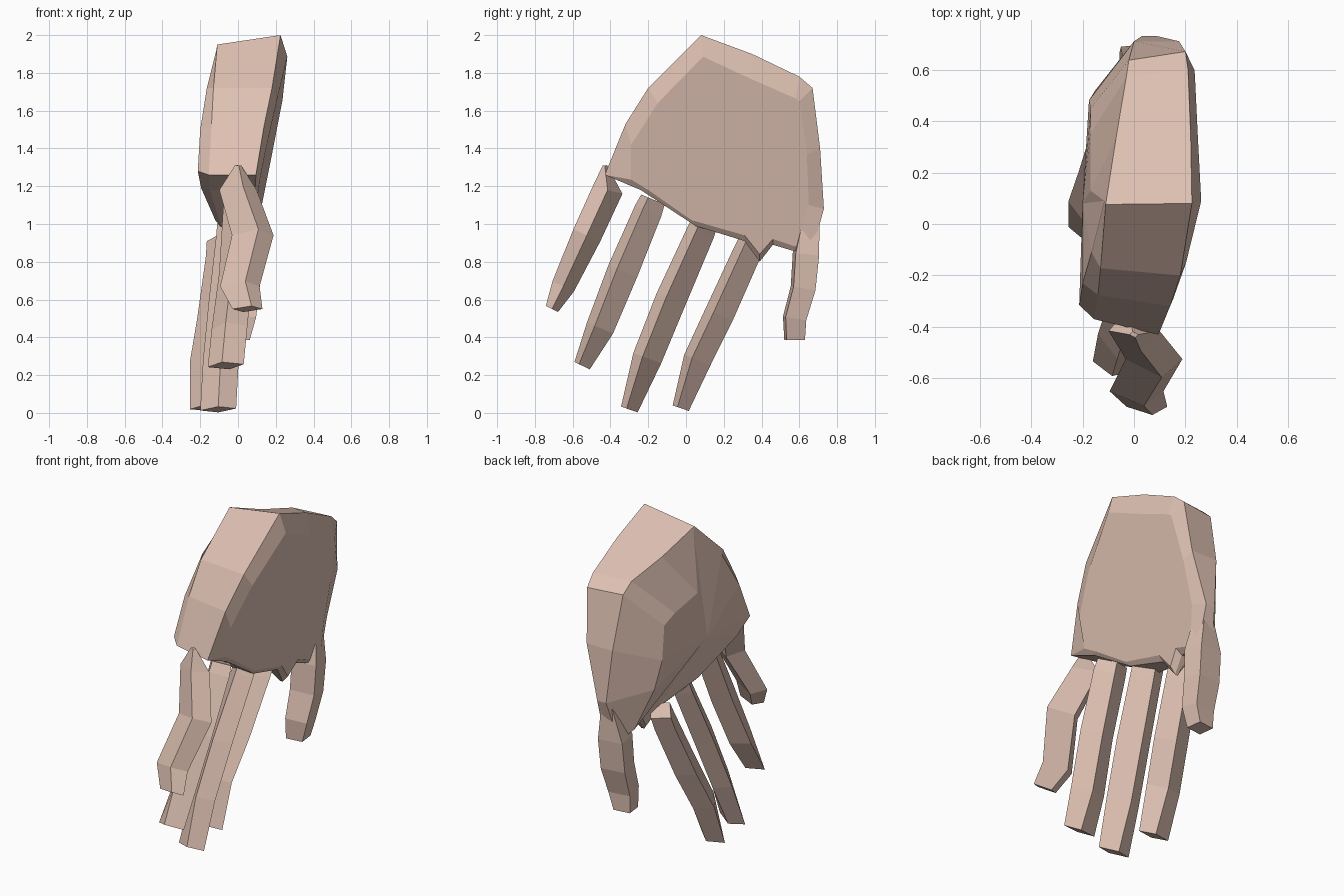
import bpy, bmesh
from mathutils import Vector

if "Cube" in bpy.data.objects:
    bpy.data.objects.remove(bpy.data.objects["Cube"], do_unlink=True)

skin = bpy.data.materials.new("skin")
skin.use_nodes = True
colour = (0.73, 0.53, 0.445, 1)
skin.diffuse_color = colour
bsdf = skin.node_tree.nodes["Principled BSDF"]
bsdf.inputs["Base Color"].default_value = colour
bsdf.inputs["Roughness"].default_value = 0.8


def loft(name, rings, peak=None):
    """Skin equal closed rings; close the start flat and the end flat or to a peak."""
    bm = bmesh.new()
    vs = [[bm.verts.new(p) for p in ring] for ring in rings]
    n = len(rings[0])
    for a, b in zip(vs, vs[1:]):
        for i in range(n):
            j = (i + 1) % n
            bm.faces.new((a[i], a[j], b[j], b[i]))
    bm.faces.new(vs[0][::-1])
    if peak:
        tip = bm.verts.new(peak)
        for i in range(n):
            bm.faces.new((vs[-1][i], vs[-1][(i + 1) % n], tip))
    else:
        bm.faces.new(vs[-1])
    bmesh.ops.recalc_face_normals(bm, faces=bm.faces)
    mesh = bpy.data.meshes.new(name)
    bm.to_mesh(mesh)
    bm.free()
    mesh.materials.append(skin)
    obj = bpy.data.objects.new(name, mesh)
    bpy.context.collection.objects.link(obj)
    return obj


# Palm outline: y, z, x of the inner rim, x of the outer rim
outline = [
    (0.08, 2.00, 0.225, -0.11), (0.35, 1.90, 0.22, -0.07), (0.60, 1.78, 0.21, -0.03),
    (0.67, 1.72, 0.20, -0.02), (0.71, 1.40, 0.175, 0.00), (0.73, 1.08, 0.09, 0.03),
    (0.66, 0.83, 0.09, -0.01), (0.46, 0.89, 0.04, 0.00), (0.39, 0.80, 0.03, 0.01),
    (0.31, 0.91, 0.05, -0.03), (0.05, 0.99, 0.07, -0.09), (-0.24, 1.18, 0.09, -0.15),
    (-0.43, 1.26, 0.095, -0.155), (-0.32, 1.53, 0.14, -0.14), (-0.20, 1.72, 0.18, -0.13)]
# Flat inner face: y, z on a tilted plane
inner = [
    (0.09, 1.886), (0.34, 1.77), (0.58, 1.665), (0.60, 1.65), (0.64, 1.367),
    (0.65, 1.10), (0.58, 0.88), (0.46, 0.92), (0.39, 0.84), (0.31, 0.94),
    (0.03, 1.02), (-0.20, 1.18), (-0.29, 1.235), (-0.29, 1.42), (-0.15, 1.64)]
# Back of the hand: x, y, z
back = [
    (-0.115, 0.09, 1.92), (-0.17, 0.13, 1.58), (-0.17, 0.35, 1.54),
    (-0.168, 0.45, 1.50), (-0.175, 0.48, 1.30), (-0.15, 0.52, 1.13),
    (-0.05, 0.57, 0.88), (-0.03, 0.46, 0.90), (0.00, 0.39, 0.82),
    (-0.05, 0.31, 0.93), (-0.12, 0.05, 1.02), (-0.195, -0.21, 1.19),
    (-0.213, -0.315, 1.28), (-0.20, -0.23, 1.50), (-0.165, -0.11, 1.72)]
loft("palm", [
    [(0.26 - 0.2 * (1.88 - z) + 0.04 * (y - 0.09), y, z) for y, z in inner],
    [(xi, y, z) for y, z, xi, xo in outline],
    [(xo, y * (0.86 if y < 0 else 0.95 if z > 1.7 else 1), z - (0.05 if z > 1.85 else 0))
     for y, z, xi, xo in outline],
    back], peak=(-0.2, 0.08, 1.30))


def finger(name, path, section):
    """Sweep a section (p across the finger, x) along points (x, y, z, p scale, x scale)."""
    pts = [Vector(p[:3]) for p in path]
    rings = []
    for i, p in enumerate(path):
        d = pts[min(i + 1, len(pts) - 1)] - pts[max(i - 1, 0)]
        side = Vector((0, d.z, -d.y)).normalized()
        rings.append([pts[i] + side * a * p[3] + Vector((b * p[4], 0, 0))
                      for a, b in section])
    return loft(name, rings)


# Four-sided sections, each turned differently
turned = [(0.03, 0.095), (0.075, -0.02), (-0.03, -0.095), (-0.075, 0.02)]
steep = [(0.025, 0.095), (0.075, 0.0), (-0.025, -0.095), (-0.075, 0.0)]
diamond = [(0.06, 0.03), (0.0, 0.11), (-0.06, -0.03), (0.0, -0.11)]
boxy = [(0.06, 0.095), (0.078, -0.075), (-0.06, -0.095), (-0.078, 0.075)]

finger("little_finger", [
    (0.0, -0.43, 1.31, 0.2, 0.15), (0.0, -0.415, 1.18, 1.35, 0.9),
    (0.078, -0.525, 0.94, 1.3, 1.0), (0.01, -0.65, 0.67, 1.05, 0.95),
    (0.05, -0.71, 0.55, 0.6, 0.72)], diamond)
finger("ring_finger", [
    (0.01, -0.175, 1.13, 0.9, 0.9), (0.01, -0.20, 1.07, 1.0, 0.95),
    (-0.01, -0.335, 0.75, 1.1, 0.95), (-0.045, -0.455, 0.45, 1.0, 1.0),
    (-0.065, -0.55, 0.25, 0.6, 1.0)], turned)
finger("middle_finger", [
    (-0.02, 0.10, 1.01, 0.95, 0.95), (-0.025, 0.075, 0.95, 1.0, 0.95),
    (-0.06, -0.08, 0.60, 1.1, 1.0), (-0.09, -0.205, 0.29, 1.05, 1.0),
    (-0.105, -0.30, 0.018, 0.62, 1.0)], steep)
finger("index_finger", [
    (-0.075, 0.355, 0.92, 0.95, 0.95), (-0.08, 0.32, 0.84, 1.0, 0.95),
    (-0.12, 0.175, 0.52, 1.05, 1.0), (-0.16, 0.06, 0.28, 1.0, 1.0),
    (-0.165, -0.028, 0.025, 0.6, 0.95)], turned)
finger("thumb", [
    (0.05, 0.66, 1.04, 0.6, 0.4), (0.035, 0.635, 0.84, 0.9, 0.9),
    (0.03, 0.62, 0.66, 0.85, 0.9), (0.02, 0.575, 0.50, 0.8, 0.8),
    (0.005, 0.575, 0.385, 0.7, 0.6)], boxy)
